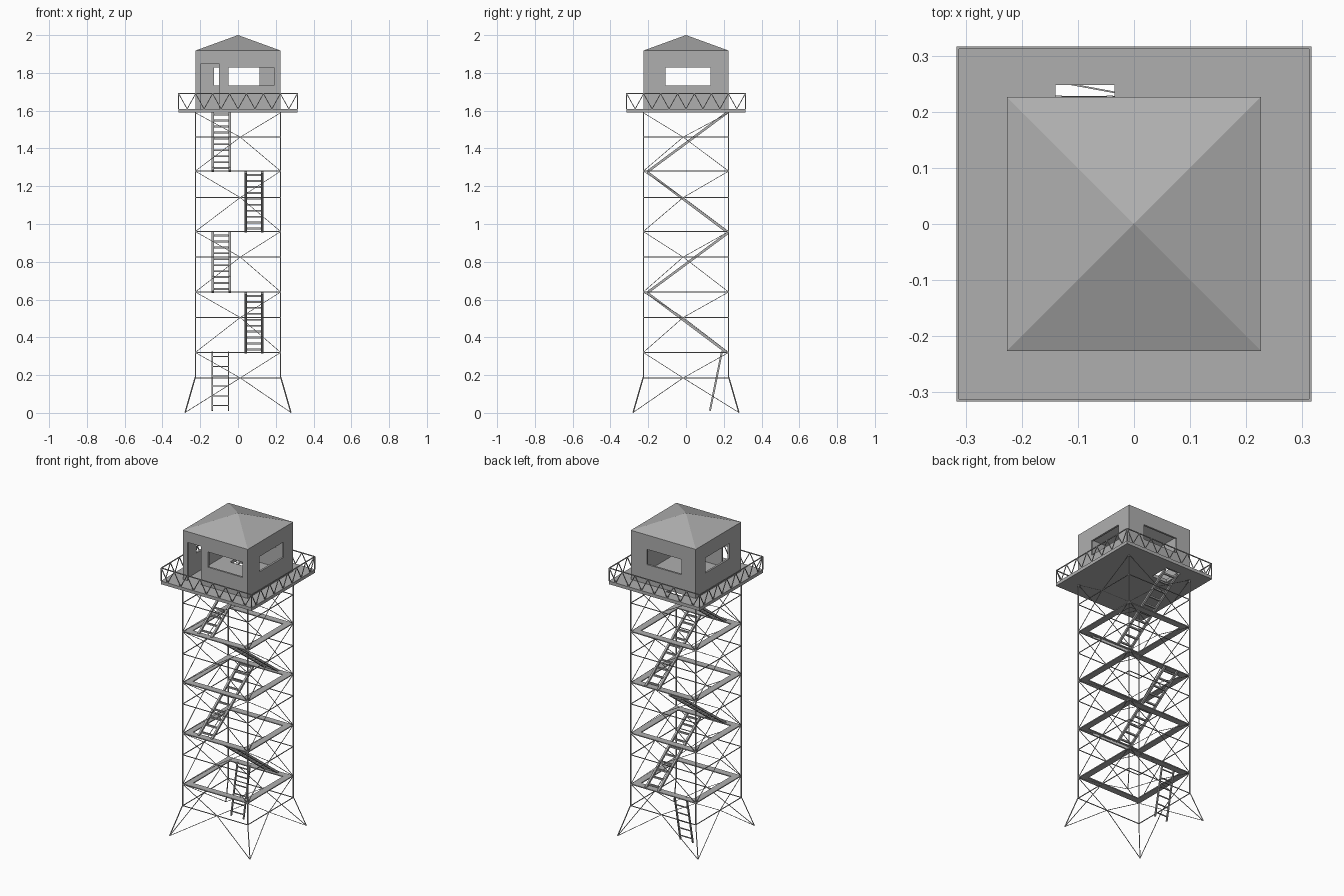
import bpy, bmesh
from mathutils import Vector, Matrix

if "Cube" in bpy.data.objects:
    bpy.data.objects.remove(bpy.data.objects["Cube"])

L, F, P = 0.226, 0.28, 0.316      # leg half-span, foot half-span, deck half-span
LEVELS = [0.32, 0.64, 0.96, 1.28]
DECK0, DECK1 = 1.589, 1.609

# dark grey paint used on every part
paint = bpy.data.materials.new("dark_grey")
paint.diffuse_color = (0.43, 0.43, 0.43, 1)
paint.use_nodes = True
paint.node_tree.nodes["Principled BSDF"].inputs["Base Color"].default_value = paint.diffuse_color


def bar(bm, a, b, w, d=None):
    """Rectangular bar from a to b; w is the width, d the depth."""
    a, b = Vector(a), Vector(b)
    v = b - a
    m = Matrix.Translation((a + b) / 2) @ v.to_track_quat('Z', 'Y').to_matrix().to_4x4()
    bmesh.ops.create_cube(bm, size=1, matrix=m @ Matrix.Diagonal((w, d or w, v.length, 1)))


def box(bm, x0, x1, y0, y1, z0, z1):
    m = Matrix.Translation(((x0 + x1) / 2, (y0 + y1) / 2, (z0 + z1) / 2))
    bmesh.ops.create_cube(bm, size=1, matrix=m @ Matrix.Diagonal((x1 - x0, y1 - y0, z1 - z0, 1)))


def finish(bm, name):
    bmesh.ops.recalc_face_normals(bm, faces=bm.faces)
    me = bpy.data.meshes.new(name)
    bm.to_mesh(me)
    bm.free()
    me.materials.append(paint)
    ob = bpy.data.objects.new(name, me)
    bpy.context.collection.objects.link(ob)
    return ob


def cut(ob, boxes):
    """Subtract each box from the object."""
    for b in boxes:
        bm = bmesh.new()
        box(bm, *b)
        c = finish(bm, "cutter")
        c.hide_render = True
        mod = ob.modifiers.new("cut", 'BOOLEAN')
        mod.operation, mod.solver, mod.object = 'DIFFERENCE', 'EXACT', c
        bpy.context.view_layer.objects.active = ob
        bpy.ops.object.modifier_apply(modifier=mod.name)
        bpy.data.objects.remove(c)


def side(i, u, r, z):
    """Point on side i: u along the side, r outward."""
    return [(u, -r, z), (r, u, z), (u, r, z), (-r, u, z)][i]


# legs with splayed feet
bm = bmesh.new()
for sx in (-1, 1):
    for sy in (-1, 1):
        bar(bm, (sx * L, sy * L, 0.187), (sx * L, sy * L, DECK0), 0.005)
        bar(bm, (sx * F, sy * F, 0.002), (sx * L, sy * L, 0.19), 0.005)
finish(bm, "legs")

# thin horizontals and cross braces meeting at their middle
bm = bmesh.new()
bounds = [0.002] + LEVELS + [DECK0]
mids = [0.185, 0.505, 0.825, 1.14, 1.46]
for i in range(4):
    off = 0.012 if i % 2 == 0 else -0.015
    for lo, hi, mid in zip(bounds, bounds[1:], mids):
        c = side(i, off, L, mid)
        bar(bm, side(i, -L, L, mid), side(i, L, L, mid), 0.004)
        for s in (-1, 1):
            low = F if lo < 0.1 else L
            bar(bm, side(i, s * low, low, lo), c, 0.003)
            bar(bm, c, side(i, s * L, L, hi), 0.003)
finish(bm, "cross_braces")

# flat square frames at each level
for n, z in enumerate(LEVELS):
    bm = bmesh.new()
    box(bm, -L, L, -L, L, z - 0.003, z + 0.003)
    q = L - 0.042
    cut(finish(bm, f"landing_frame_{n + 1}"), [(-q, q, -q, q, z - 0.05, z + 0.05)])


# ladders
def ladder(name, x0, x1, y0, z0, y1, z1, rungs, w, d):
    bm = bmesh.new()
    for x in (x0 + w / 2, x1 - w / 2):
        bar(bm, (x, y0, z0), (x, y1, z1), w, d)
    for k in range(rungs):
        t = (k + 0.5) / rungs
        y, z = y0 + (y1 - y0) * t, z0 + (z1 - z0) * t
        bar(bm, (x0 + w / 2, y, z), (x1 - w / 2, y, z), w * 0.8)
    finish(bm, name)


ladder("ladder_1", -0.14, -0.047, 0.127, 0.012, 0.19, 0.325, 6, 0.007, 0.01)
for n in range(4):
    z = LEVELS[n]
    x0, x1, s = (0.035, 0.135, 1) if n % 2 == 0 else (-0.14, -0.037, -1)
    end = -0.205 if s == 1 else 0.225
    start = 0.215 if s == 1 else -0.2
    ladder(f"ladder_{n + 2}", x0, x1, start, z, end, z + 0.315, 10, 0.012, 0.013)

# deck with hatch
bm = bmesh.new()
box(bm, -P, P, -P, P, DECK0, DECK1)
cut(finish(bm, "deck"), [(-0.14, -0.035, 0.12, 0.248, 1.5, 1.7)])

# zigzag railing
bm = bmesh.new()
R, TOP, N = P - 0.002, 1.69, 7
for i in range(4):
    bar(bm, side(i, -R, R, TOP), side(i, R, R, TOP), 0.005)
    if i % 2 == 0:
        for x in (-R, R):
            bar(bm, side(i, x, R, DECK1), side(i, x, R, TOP), 0.005)
    step = 2 * R / N
    for k in range(N):
        u = -R + k * step
        m = side(i, u + step / 2, R, DECK1)
        bar(bm, side(i, u, R, TOP), m, 0.004)
        bar(bm, m, side(i, u + step, R, TOP), 0.004)
finish(bm, "railing")

# cabin walls with door and window openings
EAVE, T = 1.918, 0.012
bm = bmesh.new()
box(bm, -L, L, -L, L, DECK1, EAVE)
i = L - T
cut(finish(bm, "cabin_walls"), [
    (-i, i, -i, i, 1.5, 2.1),
    (-0.195, -0.10, -0.3, -0.15, 1.5, 1.85),
    (-0.05, 0.19, -0.3, -0.15, 1.732, 1.828),
    (-0.127, 0.114, 0.15, 0.3, 1.732, 1.828),
    (0.15, 0.3, -0.108, 0.13, 1.732, 1.828),
    (-0.3, -0.15, -0.108, 0.13, 1.732, 1.828)])

# pyramid roof
bm = bmesh.new()
apex = bm.verts.new((0, 0, 2.0))
base = [bm.verts.new((x * L, y * L, EAVE)) for x, y in ((-1, -1), (1, -1), (1, 1), (-1, 1))]
for k in range(4):
    bm.faces.new((base[k], base[(k + 1) % 4], apex))
roof = finish(bm, "roof")
mod = roof.modifiers.new("thickness", 'SOLIDIFY')
mod.thickness, mod.offset = 0.008, -1
